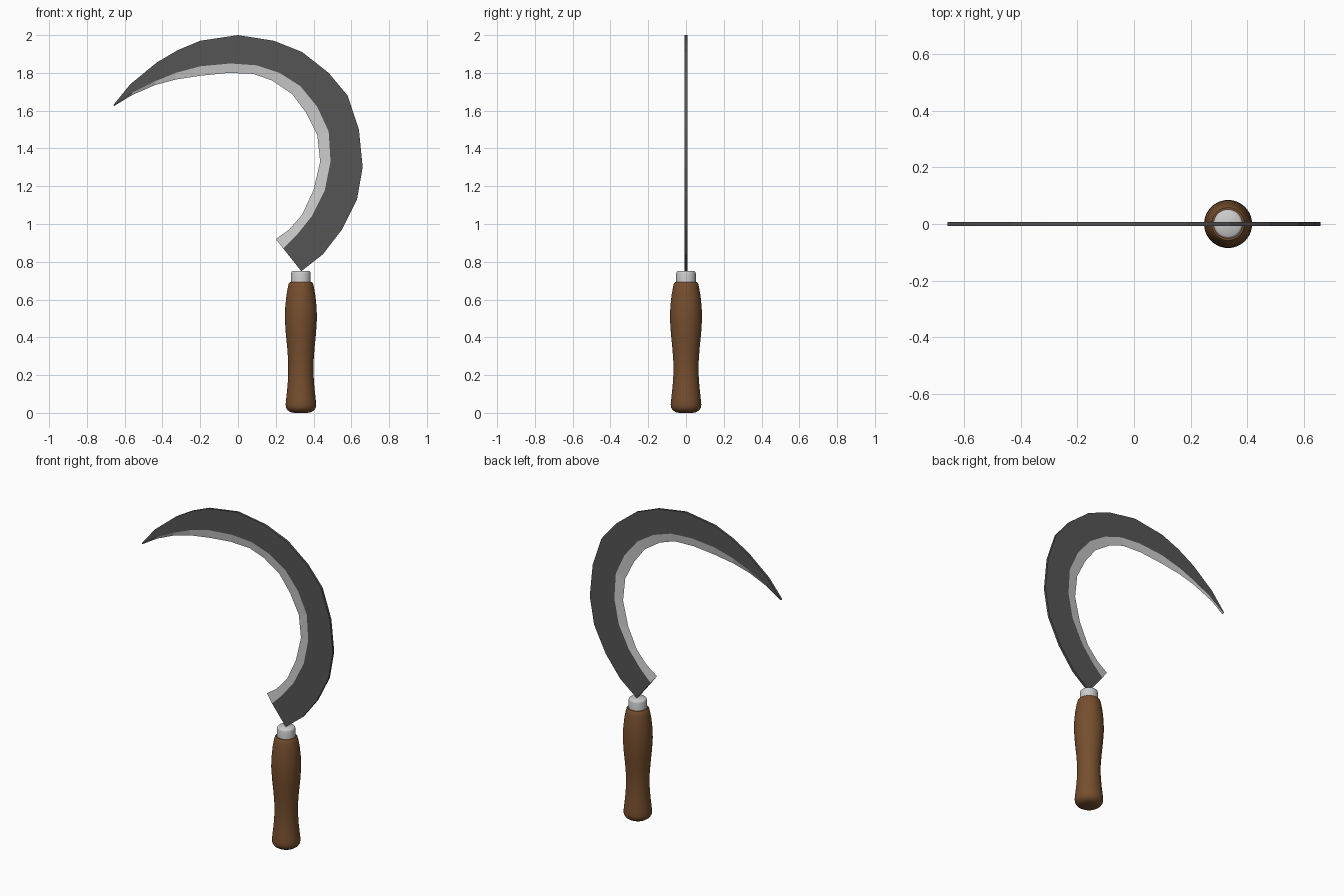
import bpy, bmesh, math

if "Cube" in bpy.data.objects:
    bpy.data.objects.remove(bpy.data.objects["Cube"])

def material(name, rgb):
    m = bpy.data.materials.new(name)
    m.diffuse_color = (*rgb, 1)
    m.use_nodes = True
    m.node_tree.nodes["Principled BSDF"].inputs["Base Color"].default_value = m.diffuse_color
    return m

DARK = material("dark steel", (0.09, 0.09, 0.09))
BRIGHT = material("bright steel", (0.60, 0.60, 0.60))
WOOD = material("brown wood", (0.18, 0.077, 0.027))

def finish(name, bm, mats):
    bmesh.ops.recalc_face_normals(bm, faces=bm.faces)
    me = bpy.data.meshes.new(name)
    bm.to_mesh(me)
    bm.free()
    for m in mats:
        me.materials.append(m)
    ob = bpy.data.objects.new(name, me)
    bpy.context.collection.objects.link(ob)
    return ob

def lathe(name, profile, x, mat, sides=40):
    """Closed round solid from (radius, z) points."""
    bm = bmesh.new()
    rings = [[bm.verts.new((x + r * math.cos(2 * math.pi * i / sides),
                            r * math.sin(2 * math.pi * i / sides), z))
              for i in range(sides)] for r, z in profile]
    for a, b in zip(rings, rings[1:]):
        for i in range(sides):
            j = (i + 1) % sides
            bm.faces.new((a[i], a[j], b[j], b[i]))
    bm.faces.new(rings[0])
    bm.faces.new(rings[-1])
    ob = finish(name, bm, [mat])
    bpy.context.view_layer.objects.active = ob
    ob.select_set(True)
    bpy.ops.object.shade_smooth_by_angle(angle=math.radians(40))
    ob.select_set(False)

# Blade: spine, bevel line and cutting edge as (x, z), from heel to tip
spine = [(.335, .75), (.45, .84), (.55, .97), (.63, 1.13), (.66, 1.30), (.64, 1.50),
         (.58, 1.68), (.48, 1.80), (.34, 1.91), (.19, 1.97), (0, 2.0), (-.2, 1.97),
         (-.32, 1.92), (-.43, 1.855), (-.57, 1.74), (-.66, 1.63)]
ridge = [(.24, .87), (.31, .94), (.39, 1.04), (.46, 1.18), (.49, 1.33), (.48, 1.49),
         (.42, 1.62), (.33, 1.73), (.22, 1.80), (.10, 1.84), (-.04, 1.85), (-.2, 1.835),
         (-.33, 1.80), (-.44, 1.755), (-.56, 1.695), (-.658, 1.627)]
edge = [(.2, .92), (.27, .97), (.34, 1.05), (.40, 1.18), (.435, 1.33), (.42, 1.47),
        (.36, 1.59), (.285, 1.69), (.18, 1.76), (.08, 1.795), (-.05, 1.80), (-.2, 1.785),
        (-.33, 1.765), (-.44, 1.735), (-.56, 1.683), (-.655, 1.625)]
T = 0.007   # half thickness

bm = bmesh.new()
sections = []
for s, r, e in zip(spine, ridge, edge):
    pts = [(s, -T), (r, -T), (e, 0), (r, T), (s, T)]
    sections.append([bm.verts.new((p[0], y, p[1])) for p, y in pts])
for a, b in zip(sections, sections[1:]):
    for i in range(5):
        j = (i + 1) % 5
        f = bm.faces.new((a[i], a[j], b[j], b[i]))
        f.material_index = 1 if i in (1, 2) else 0   # ground bevel is bright
# End caps: dark body plus bright bevel
for c in (sections[0], sections[-1]):
    bm.faces.new((c[0], c[1], c[3], c[4]))
    bm.faces.new((c[1], c[2], c[3])).material_index = 1
finish("blade", bm, [DARK, BRIGHT])

# Ferrule and turned handle
HX = 0.333
lathe("ferrule", [(.052, .67), (.052, .738), (.049, .747), (.043, .752)], HX, BRIGHT)
lathe("handle", [(.035, 0), (.055, .004), (.070, .014), (.079, .028), (.081, .045),
                 (.078, .075), (.071, .14), (.067, .20), (.067, .27), (.072, .34),
                 (.080, .42), (.085, .50), (.083, .56), (.077, .62), (.069, .665),
                 (.064, .685), (.058, .692)], HX, WOOD)
